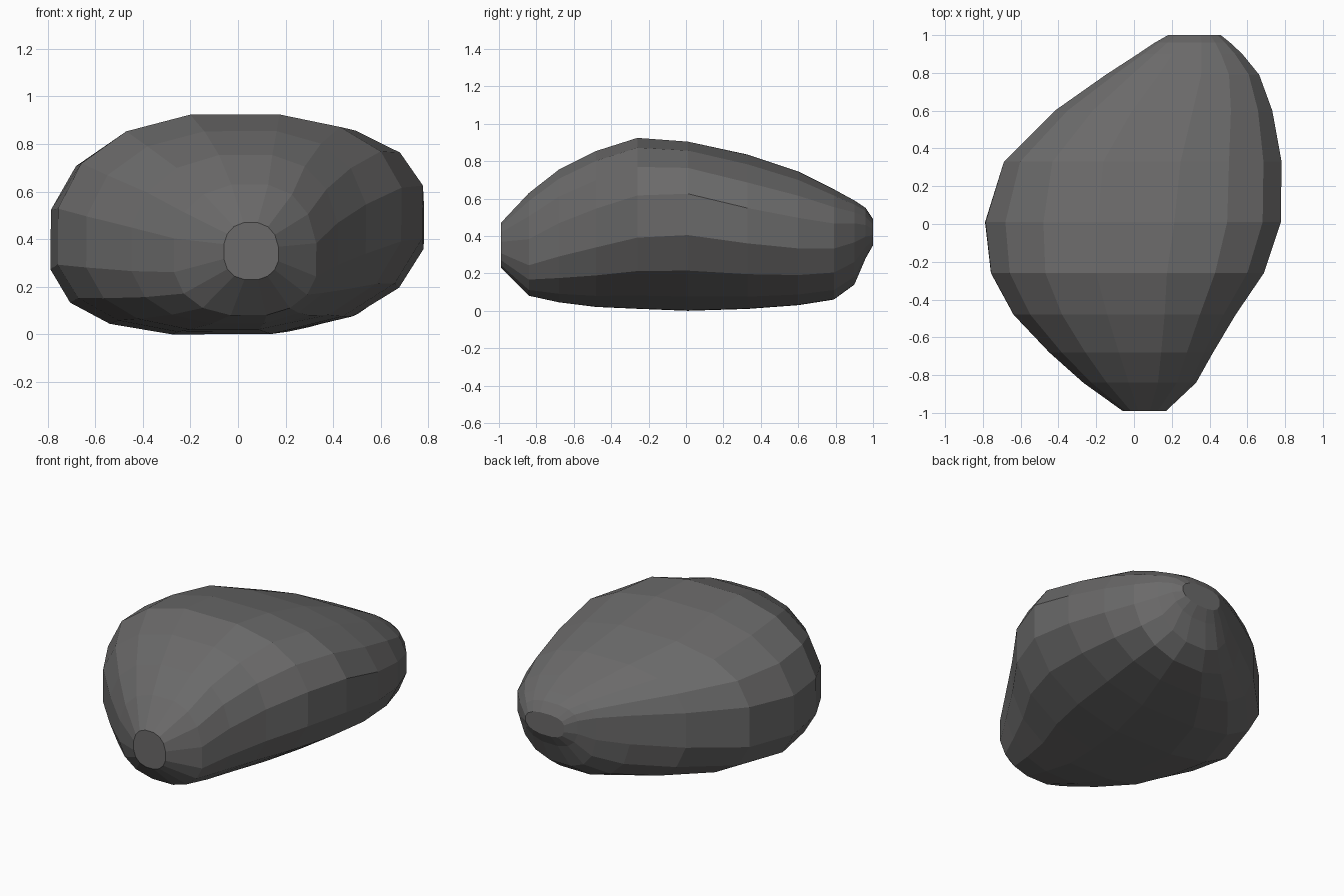
import bpy, bmesh
from math import sin, cos, pi

# Cross-sections from front to back:
# y, left x, left z, right x, right z, top x, top z, bottom x, bottom z
SECTIONS = [
    (-0.99, -0.06, 0.35, 0.17, 0.33, 0.05, 0.47, 0.06, 0.23),
    (-0.84, -0.27, 0.33, 0.33, 0.29, 0.05, 0.63, 0.06, 0.08),
    (-0.68, -0.45, 0.35, 0.42, 0.36, 0.04, 0.755, 0.02, 0.045),
    (-0.48, -0.64, 0.38, 0.54, 0.43, 0.02, 0.855, -0.04, 0.02),
    (-0.26, -0.76, 0.40, 0.69, 0.50, -0.02, 0.925, -0.06, 0.01),
    (0.01, -0.79, 0.40, 0.78, 0.52, 0.00, 0.905, -0.04, 0.0),
    (0.33, -0.69, 0.41, 0.785, 0.46, 0.08, 0.835, 0.05, 0.01),
    (0.60, -0.42, 0.44, 0.735, 0.42, 0.18, 0.745, 0.18, 0.03),
    (0.79, -0.15, 0.46, 0.665, 0.41, 0.26, 0.65, 0.27, 0.06),
    (0.90, 0.02, 0.46, 0.575, 0.43, 0.29, 0.59, 0.29, 0.14),
    (0.96, 0.11, 0.45, 0.51, 0.43, 0.31, 0.55, 0.32, 0.28),
    (1.0, 0.18, 0.43, 0.46, 0.42, 0.32, 0.49, 0.32, 0.35),
]
SIDES = 16


def roundness(y, right, upper):
    # Exponent of each quarter: larger is squarer
    if right:
        return (2.5 if y < 0.2 else 2.25) if upper else 2.15
    if upper:
        return 2.3 if y < 0.2 else 2.8
    return 2.5 if y < -0.2 else 2.8


def section_points(y, xl, zl, xr, zr, xt, zt, xb, zb):
    # Rounded section made of four unequal superellipse quarters
    pts = []
    for i in range(SIDES):
        a = 2 * pi * (i + 0.5) / SIDES
        c, s = cos(a), sin(a)
        xm, zm = (xt, zt) if s > 0 else (xb, zb)
        xe, ze = (xr, zr) if c > 0 else (xl, zl)
        p = 2 / roundness(y, c > 0, s > 0)
        # slight overscale keeps the facets on the measured outline
        pts.append((xm + (xe - xm) * abs(c) ** p * 1.012, y,
                    ze + (zm - ze) * abs(s) ** p * 1.014))
    return pts


# Rock body: loft the sections and cap both ends
bm = bmesh.new()
rings = [[bm.verts.new(p) for p in section_points(*s)] for s in SECTIONS]
for r0, r1 in zip(rings, rings[1:]):
    for i in range(SIDES):
        j = (i + 1) % SIDES
        bm.faces.new((r0[i], r0[j], r1[j], r1[i]))
bm.faces.new(rings[0])
bm.faces.new(rings[-1])
bmesh.ops.recalc_face_normals(bm, faces=bm.faces)

mesh = bpy.data.meshes.new("rock")
bm.to_mesh(mesh)
bm.free()
rock = bpy.data.objects.new("rock", mesh)
bpy.context.collection.objects.link(rock)

# Dark grey stone
mat = bpy.data.materials.new("stone_grey")
mat.diffuse_color = (0.145, 0.143, 0.143, 1)
mesh.materials.append(mat)
